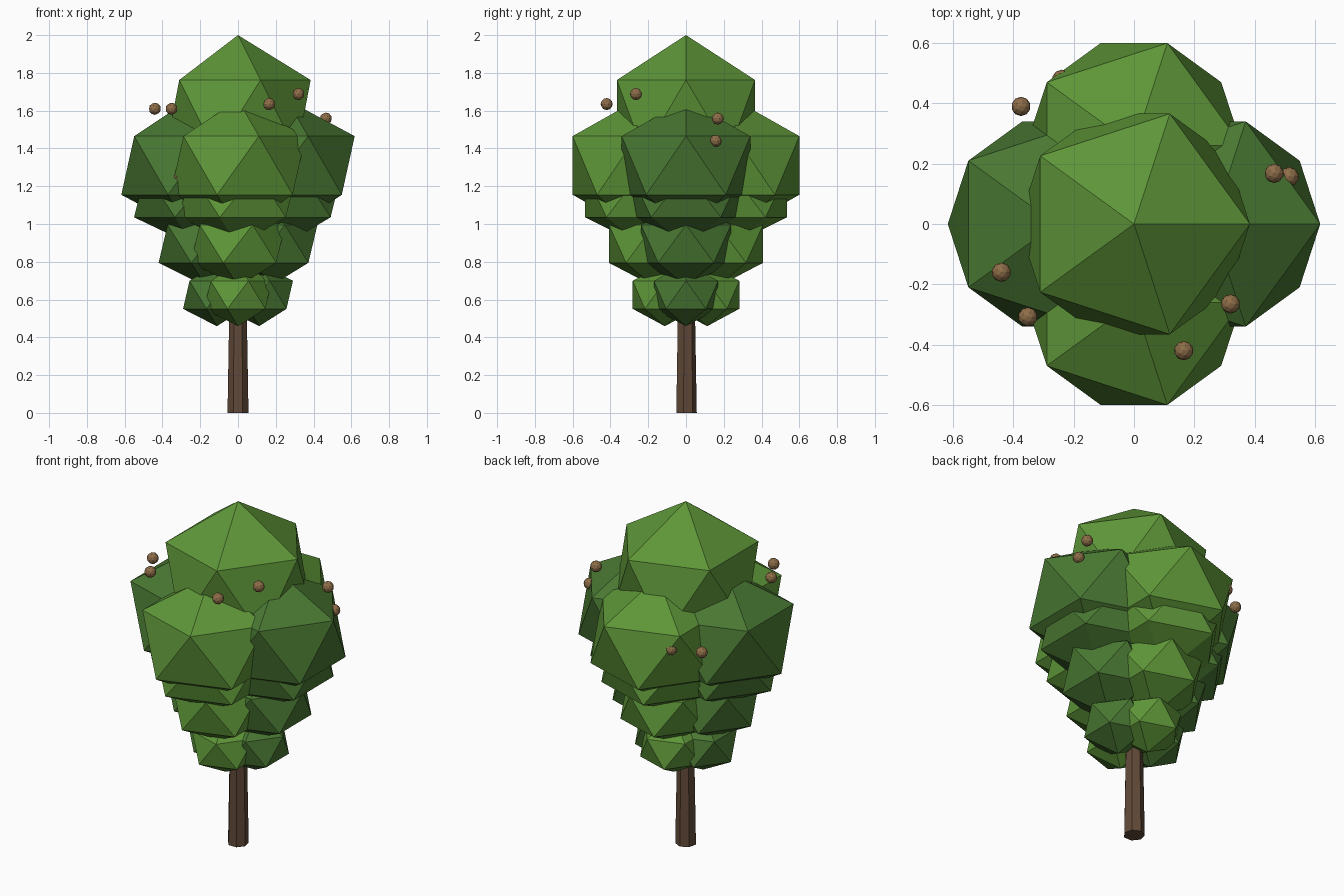
import bpy
import math

if "Cube" in bpy.data.objects:
    bpy.data.objects.remove(bpy.data.objects["Cube"])


def material(name, rgb):
    m = bpy.data.materials.new(name)
    m.diffuse_color = (*rgb, 1)
    m.use_nodes = True
    m.node_tree.nodes["Principled BSDF"].inputs["Base Color"].default_value = m.diffuse_color
    return m


light_green = material("light leaf green", (0.112, 0.305, 0.040))
dark_green = material("dark leaf green", (0.066, 0.185, 0.032))
bark = material("bark brown", (0.120, 0.068, 0.040))
fruit_brown = material("fruit brown", (0.270, 0.155, 0.066))


def ball(name, loc, r, rz, mat, subdivisions=1):
    bpy.ops.mesh.primitive_ico_sphere_add(subdivisions=subdivisions, radius=1, location=loc)
    ob = bpy.context.object
    ob.name = name
    ob.scale = (r, r, rz)
    ob.data.materials.append(mat)
    return ob


# Trunk: seven-sided and slightly tapered
bpy.ops.mesh.primitive_cone_add(vertices=7, radius1=0.057, radius2=0.036,
                                depth=1.2, location=(0, 0, 0.6))
trunk = bpy.context.object
trunk.name = "trunk"
trunk.data.materials.append(bark)

# Crown top
ball("crown_top", (0, 0, 1.57), 0.43, 0.43, light_green)

# Crown tiers: centre height, offset from the trunk, radius, half height
tiers = [(1.31, 0.26, 0.40, 0.347),
         (1.156, 0.237, 0.35, 0.27),
         (0.895, 0.17, 0.28, 0.225),
         (0.625, 0.112, 0.20, 0.166)]
for t, (z, off, r, rz) in enumerate(tiers, 1):
    for s, side in ((-1, "a"), (1, "b")):
        ball(f"leaf_tier_{t}_side_{side}", (s * off, 0, z), r, rz, dark_green)
        ball(f"leaf_tier_{t}_front_back_{side}", (0, s * off, z), r, rz, light_green)

# Small round fruits, the last three almost buried in the leaves
fruits = [(-0.44, -0.16, 1.61), (-0.352, -0.308, 1.61), (0.165, -0.42, 1.635),
          (0.32, -0.265, 1.688), (0.465, 0.168, 1.558), (0.515, 0.157, 1.44),
          (-0.375, 0.39, 1.364), (-0.24, 0.48, 1.38),
          (-0.262, -0.172, 1.515), (-0.31, -0.315, 1.25), (-0.29, -0.298, 1.168)]
for i, p in enumerate(fruits, 1):
    ball(f"fruit_{i}", p, 0.032, 0.032, fruit_brown, 2)
